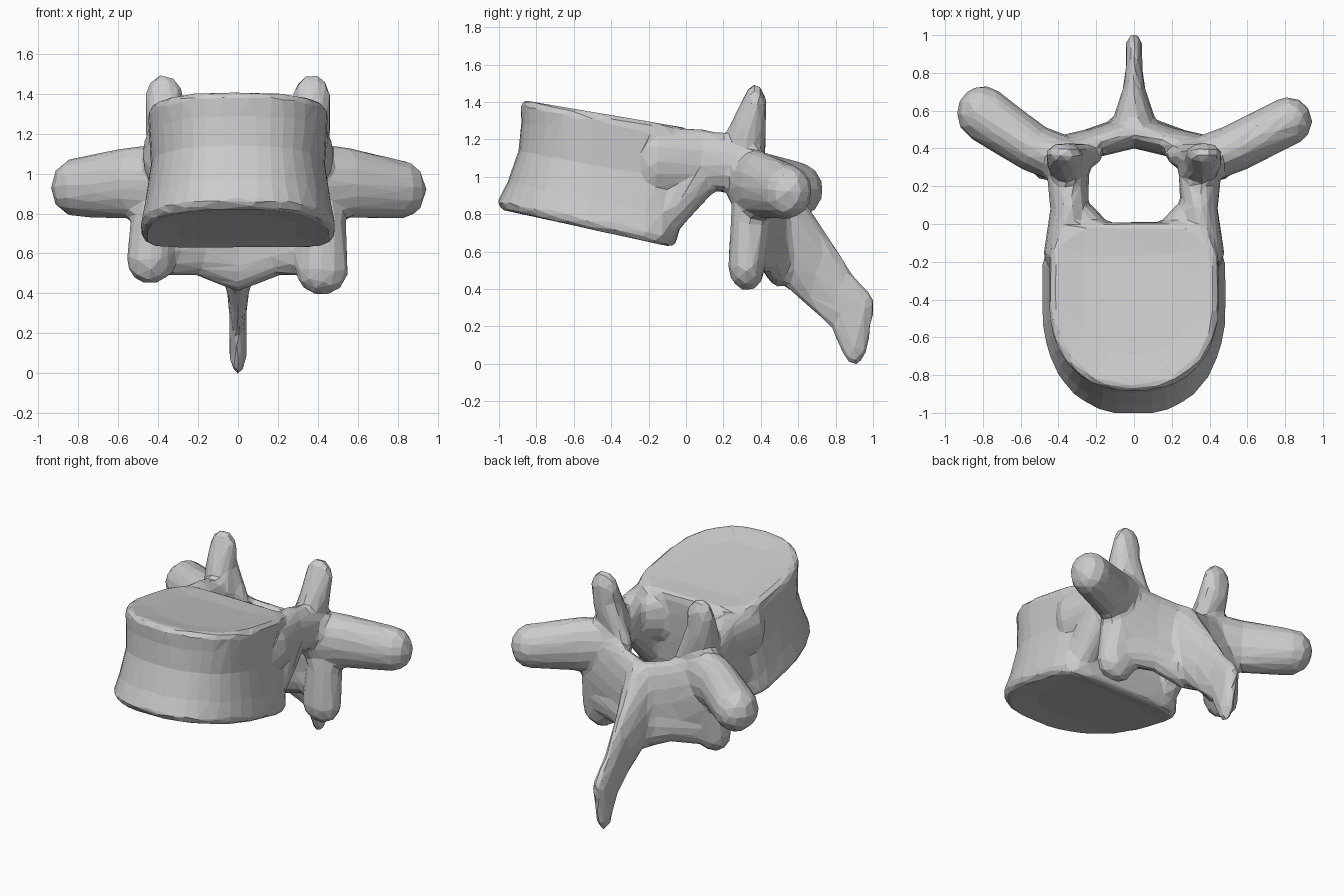
import bpy, bmesh, math
from mathutils import Vector

cube = bpy.data.objects.get("Cube")
if cube:
    bpy.data.objects.remove(cube, do_unlink=True)

bone = bpy.data.materials.new("bone_grey")
bone.use_nodes = True
GREY = (0.6, 0.6, 0.6, 1)
bone.diffuse_color = GREY
bone.node_tree.nodes["Principled BSDF"].inputs["Base Color"].default_value = GREY

skin = bmesh.new()  # all parts gather here and are fused into one surface


def ellipsoid_points(x, y, z, rx, ry, rz):
    points, rows, cols = [], 8, 12
    for i in range(rows + 1):
        lat = math.pi * (i / rows - 0.5)
        for j in range(cols):
            lon = 2 * math.pi * j / cols
            points.append(Vector((x + rx * math.cos(lat) * math.cos(lon),
                                  y + ry * math.cos(lat) * math.sin(lon),
                                  z + rz * math.sin(lat))))
    return points


def add_to_skin(part):
    bmesh.ops.recalc_face_normals(part, faces=part.faces)
    mesh = bpy.data.meshes.new("part")
    part.to_mesh(mesh)
    part.free()
    skin.from_mesh(mesh)
    bpy.data.meshes.remove(mesh)


def limb(*knobs):
    """Bony limb: convex hulls stretched between successive ellipsoids."""
    for a, b in zip(knobs, knobs[1:]):
        part = bmesh.new()
        for p in ellipsoid_points(*a) + ellipsoid_points(*b):
            part.verts.new(p)
        bmesh.ops.remove_doubles(part, verts=part.verts, dist=0.0005)
        bmesh.ops.convex_hull(part, input=part.verts)
        loose = [v for v in part.verts if not v.link_faces]
        bmesh.ops.delete(part, geom=loose, context='VERTS')
        add_to_skin(part)


# Vertebral body: D-shaped rings between two tilted, dished end plates
def body_ring(part, t, width, front, back, dish=0.0):
    ring, mid, n = [], -0.40, 40
    for i in range(n):
        a = 2 * math.pi * i / n
        c, s = math.cos(a), math.sin(a)
        power = 2 / 2.35 if s < 0 else 2 / 5
        x = width * math.copysign(abs(c) ** power, c)
        y = mid + (back - mid if s > 0 else mid - front) * math.copysign(abs(s) ** power, s)
        low = 0.825 - 0.22 * (y + 1)
        high = 1.41 - 0.17 * (y + 0.86)
        ring.append(part.verts.new((x, y, low + (high - low) * t + dish)))
    return ring


body = bmesh.new()
rings = [body_ring(body, *r) for r in (
    (0, 0.30, -0.80, -0.2, 0.02),
    (0, 0.465, -0.99, -0.07),
    (0.06, 0.49, -1.01, -0.05),
    (0.25, 0.465, -0.955, -0.02),
    (0.55, 0.435, -0.895, 0.0),
    (0.8, 0.445, -0.88, 0.01),
    (0.95, 0.45, -0.885, 0.01),
    (1, 0.43, -0.865, 0.0),
    (1, 0.28, -0.70, -0.15, -0.015))]
for r, s in zip(rings, rings[1:]):
    for i in range(len(r)):
        k = (i + 1) % len(r)
        body.faces.new((r[i], r[k], s[k], s[i]))
body.faces.new(rings[0])
body.faces.new(rings[-1])
add_to_skin(body)

for side in (-1, 1):
    left = side > 0

    # Pedicle from the body to the arch, with a web below and one beside the canal
    limb((side * 0.37, -0.16, 1.09, 0.11, 0.1, 0.17),
         (side * 0.345, 0.08, 1.09, 0.1, 0.1, 0.17),
         (side * 0.35, 0.30, 1.06, 0.115, 0.1, 0.14))
    limb((side * 0.33, -0.10, 0.82, 0.11, 0.08, 0.15),
         (side * 0.34, 0.07, 1.01, 0.1, 0.1, 0.14))
    limb((side * 0.17, -0.04, 1.07, 0.06, 0.06, 0.15),
         (side * 0.31, 0.08, 1.08, 0.07, 0.08, 0.14))

    # Superior articular process with its broad inward facet
    limb((side * 0.34, 0.30, 1.10, 0.11, 0.11, 0.12),
         (side * 0.365, 0.33, 1.25, 0.1, 0.1, 0.09),
         (side * 0.37, 0.37, 1.38, 0.098, 0.06, 0.12))
    limb((side * 0.24, 0.36, 1.00, 0.07, 0.06, 0.13),
         (side * 0.34, 0.37, 1.24, 0.08, 0.06, 0.1))

    # Inferior articular process
    foot = (0.42, 0.325, 0.52, 0.135, 0.1, 0.13) if left else (0.44, 0.325, 0.57, 0.12, 0.1, 0.125)
    limb((side * 0.37, 0.35, 1.03, 0.12, 0.1, 0.13),
         (side * 0.425, 0.35, 0.78, 0.115, 0.11, 0.13),
         (side * foot[0],) + foot[1:])

    # Transverse process
    tip = (0.82, 0.545, 0.92, 0.125, 0.13, 0.145) if left else (0.80, 0.585, 0.93, 0.14, 0.15, 0.15)
    limb((side * 0.37, 0.34, 0.97, 0.12, 0.13, 0.18),
         (side * 0.53, 0.40, 0.955, 0.12, 0.13, 0.18),
         (side * tip[0],) + tip[1:])

    # Lamina closing the arch behind the canal
    limb((side * 0.36, 0.39, 0.83, 0.11, 0.085, 0.26),
         (side * 0.19, 0.435, 0.78, 0.09, 0.08, 0.27),
         (0, 0.49, 0.74, 0.09, 0.09, 0.27))

    # Lower rim of the lamina, running into the articular foot
    limb((side * 0.36, 0.38, 0.62, 0.1, 0.08, 0.13),
         (side * 0.2, 0.44, 0.62, 0.09, 0.075, 0.13),
         (0, 0.50, 0.57, 0.1, 0.09, 0.16))

# Spinous process, a thin blade sweeping back and down
limb((0, 0.53, 0.71, 0.12, 0.1, 0.28),
     (0, 0.68, 0.53, 0.065, 0.1, 0.23),
     (0, 0.82, 0.36, 0.045, 0.08, 0.2),
     (0, 0.90, 0.18, 0.045, 0.085, 0.19))
limb((0, 0.82, 0.40, 0.045, 0.08, 0.13),
     (0, 0.93, 0.31, 0.045, 0.08, 0.09),
     (0, 0.90, 0.12, 0.045, 0.07, 0.125))

mesh = bpy.data.meshes.new("vertebra")
skin.to_mesh(mesh)
skin.free()
mesh.materials.append(bone)
vertebra = bpy.data.objects.new("vertebra", mesh)
bpy.context.collection.objects.link(vertebra)

# Fuse, soften the joins, then reduce to broad flat facets
remesh = vertebra.modifiers.new("fuse", 'REMESH')
remesh.mode = 'VOXEL'
remesh.voxel_size = 0.02
soften = vertebra.modifiers.new("soften", 'SMOOTH')
soften.factor = 0.5
soften.iterations = 6
facets = vertebra.modifiers.new("facets", 'DECIMATE')
facets.ratio = 0.04
